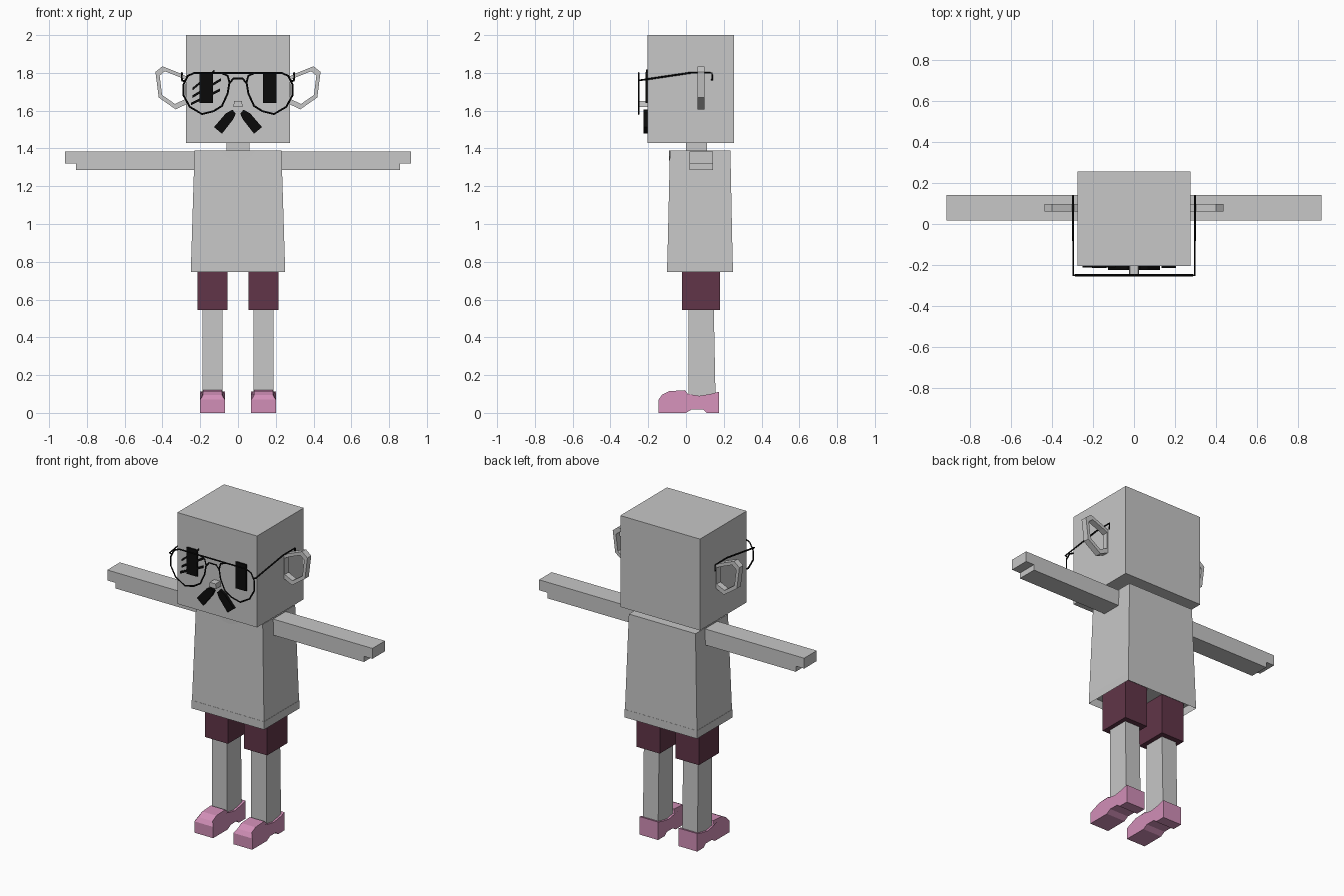
import bpy, bmesh
from mathutils import Vector

if "Cube" in bpy.data.objects:
    bpy.data.objects.remove(bpy.data.objects["Cube"])


def material(name, r, g, b):
    m = bpy.data.materials.new(name)
    m.use_nodes = True
    m.diffuse_color = (r, g, b, 1)
    bsdf = next(n for n in m.node_tree.nodes if n.type == 'BSDF_PRINCIPLED')
    bsdf.inputs["Base Color"].default_value = (r, g, b, 1)
    return m


GREY = material("plain grey", .57, .57, .57)
PLUM = material("plum cloth", .12, .036, .065)
PINK = material("pink shoe", .64, .275, .475)
BLACK = material("black", .003, .003, .003)


def finish(name, bm, mat):
    bmesh.ops.recalc_face_normals(bm, faces=bm.faces)
    mesh = bpy.data.meshes.new(name)
    bm.to_mesh(mesh)
    bm.free()
    mesh.materials.append(mat)
    ob = bpy.data.objects.new(name, mesh)
    bpy.context.collection.objects.link(ob)
    return ob


def loft(bm, lower, upper, caps=True):
    """Join two matching loops of points with quads."""
    a = [bm.verts.new(p) for p in lower]
    b = [bm.verts.new(p) for p in upper]
    for i in range(len(a)):
        j = (i + 1) % len(a)
        bm.faces.new((a[i], a[j], b[j], b[i]))
    if caps:
        bm.faces.new(a[::-1])
        bm.faces.new(b)


def rect(x, y, z):
    return [(x[0], y[0], z), (x[1], y[0], z), (x[1], y[1], z), (x[0], y[1], z)]


def block(name, x, y, z, mat, top_x=None, top_y=None):
    bm = bmesh.new()
    loft(bm, rect(x, y, z[0]), rect(top_x or x, top_y or y, z[1]))
    return finish(name, bm, mat)


def plate(name, outline, y, mat):
    """Extrude an x-z outline along y."""
    bm = bmesh.new()
    loft(bm, [(u, y[0], v) for u, v in outline], [(u, y[1], v) for u, v in outline])
    return finish(name, bm, mat)


def wire(name, paths, radius=.005):
    """Round wire through the given (points, closed) paths."""
    cu = bpy.data.curves.new(name, 'CURVE')
    cu.dimensions = '3D'
    cu.bevel_depth = radius
    cu.bevel_resolution = 0
    cu.use_fill_caps = True
    for pts, closed in paths:
        sp = cu.splines.new('POLY')
        sp.points.add(len(pts) - 1)
        for p, co in zip(sp.points, pts):
            p.co = (*co, 1)
        sp.use_cyclic_u = closed
    cu.materials.append(BLACK)
    ob = bpy.data.objects.new(name, cu)
    bpy.context.collection.objects.link(ob)
    bpy.ops.object.select_all(action='DESELECT')
    ob.select_set(True)
    bpy.context.view_layer.objects.active = ob
    bpy.ops.object.convert(target='MESH')


# Head, neck and nose
block("head", (-.275, .275), (-.205, .255), (1.43, 2), GREY)
block("neck", (-.06, .06), (0, .11), (1.36, 1.44), GREY)
block("nose", (-.025, .025), (-.25, -.2), (1.62, 1.65), GREY, (-.02, .02))

# Shirt with a hollow hem
bm = bmesh.new()
loft(bm, rect((-.25, .25), (-.1, .248), .745), rect((-.23, .23), (-.085, .235), 1.39))
bm.faces.ensure_lookup_table()
hem = min(bm.faces, key=lambda f: f.calc_center_median().z)
bmesh.ops.inset_region(bm, faces=[hem], thickness=.015)
for v in hem.verts:
    v.co.z += .05
finish("shirt", bm, GREY)

# Scooped neckline
scoop = [(-.09, 1.388), (-.07, 1.36), (-.035, 1.342), (0, 1.337),
         (.035, 1.342), (.07, 1.36), (.09, 1.388)]
plate("neckline", scoop, (-.091, -.083), GREY)

# Shoe profile in (y, z), from the toe along the top and back under the sole
shoe = [(-.145, 0), (-.145, .07), (-.128, .095), (-.09, .115), (-.005, .12),
        (.01, .1), (.07, .09), (.13, .1), (.175, .112), (.175, 0), (.11, 0),
        (.09, .018), (.03, .018), (.0, 0)]
lens = [(.045, 1.75), (.055, 1.785), (.09, 1.8), (.23, 1.8), (.265, 1.785),
        (.288, 1.74), (.288, 1.68), (.255, 1.62), (.19, 1.582), (.13, 1.597),
        (.085, 1.625), (.055, 1.69)]
ear = [(.26, 1.775), (.3, 1.795), (.4, 1.835), (.437, 1.805), (.42, 1.67),
       (.33, 1.607), (.26, 1.64)]
ear_mid = Vector((.345, 1.725))
whisker = [(.012, 1.585), (.03, 1.605), (.065, 1.585), (.127, 1.513),
           (.085, 1.478), (.025, 1.555)]

for side, s in (("left", 1), ("right", -1)):
    # Arm with a stepped hand
    arm = [(.2, 1.285), (.857, 1.285), (.857, 1.32), (.915, 1.32), (.915, 1.385), (.2, 1.385)]
    plate(side + "_arm", [(s * u, v) for u, v in arm], (.018, .142), GREY)

    # Leg and shorts
    xs = sorted((s * .055, s * .215))
    block(side + "_shorts_leg", xs, (-.02, .18), (.545, .8), PLUM)
    xs = sorted((s * .083, s * .188))
    block(side + "_leg", xs, (.012, .157), (.05, .56), GREY, None, (.012, .147))

    # Shoe, narrowed over the toe cap
    bm = bmesh.new()
    loops = []
    for edge, inward in ((.07, 1), (.2, -1)):
        loops.append([(s * (edge + inward * (.016 if y < 0 and z > .09 else 0)), y, z)
                      for y, z in shoe])
    loft(bm, *loops)
    finish(side + "_shoe", bm, PINK)

    # Open ring ear
    bm = bmesh.new()
    rings = []
    for shrink, y in ((1, .06), (1, .098), (.76, .098), (.76, .06)):
        rings.append([])
        for p in ear:
            q = ear_mid + (Vector(p) - ear_mid) * shrink
            rings[-1].append((s * q.x, y, q.y))
    for i in range(4):
        loft(bm, rings[i], rings[(i + 1) % 4], caps=False)
    bmesh.ops.remove_doubles(bm, verts=bm.verts, dist=.0001)
    finish(side + "_ear", bm, GREY)

    # Eye and moustache half
    block(side + "_eye", sorted((s * .133, s * .205)), (-.214, -.205), (1.64, 1.805), BLACK)
    plate(side + "_moustache", [(s * u, v) for u, v in whisker], (-.224, -.2), BLACK)

    # Spectacle rim and temple
    wire(side + "_spectacle_rim", [([(s * u, -.25, v) for u, v in lens], True)])
    temple = [(.28, -.25, 1.755), (.297, -.25, 1.76), (.297, .02, 1.8),
              (.297, .138, 1.8), (.297, .138, 1.76)]
    wire(side + "_spectacle_temple", [([(s * x, y, z) for x, y, z in temple], False)])

# Spectacle bridge and brow bar
wire("spectacle_bridge", [
    ([(-.045, -.25, 1.745), (-.025, -.25, 1.77), (.025, -.25, 1.77), (.045, -.25, 1.745)], False),
    ([(-.1, -.25, 1.8), (.1, -.25, 1.8)], False)])

# Slanted strokes across the right eye
for i, (x0, z0, x1, z1) in enumerate(((-.24, 1.715, -.125, 1.81), (-.24, 1.675, -.09, 1.765),
                                      (-.25, 1.635, -.095, 1.71))):
    h = .007
    plate("eye_stroke_%d" % (i + 1), [(x0, z0 - h), (x1, z1 - h), (x1, z1 + h), (x0, z0 + h)],
          (-.213, -.205), BLACK)
